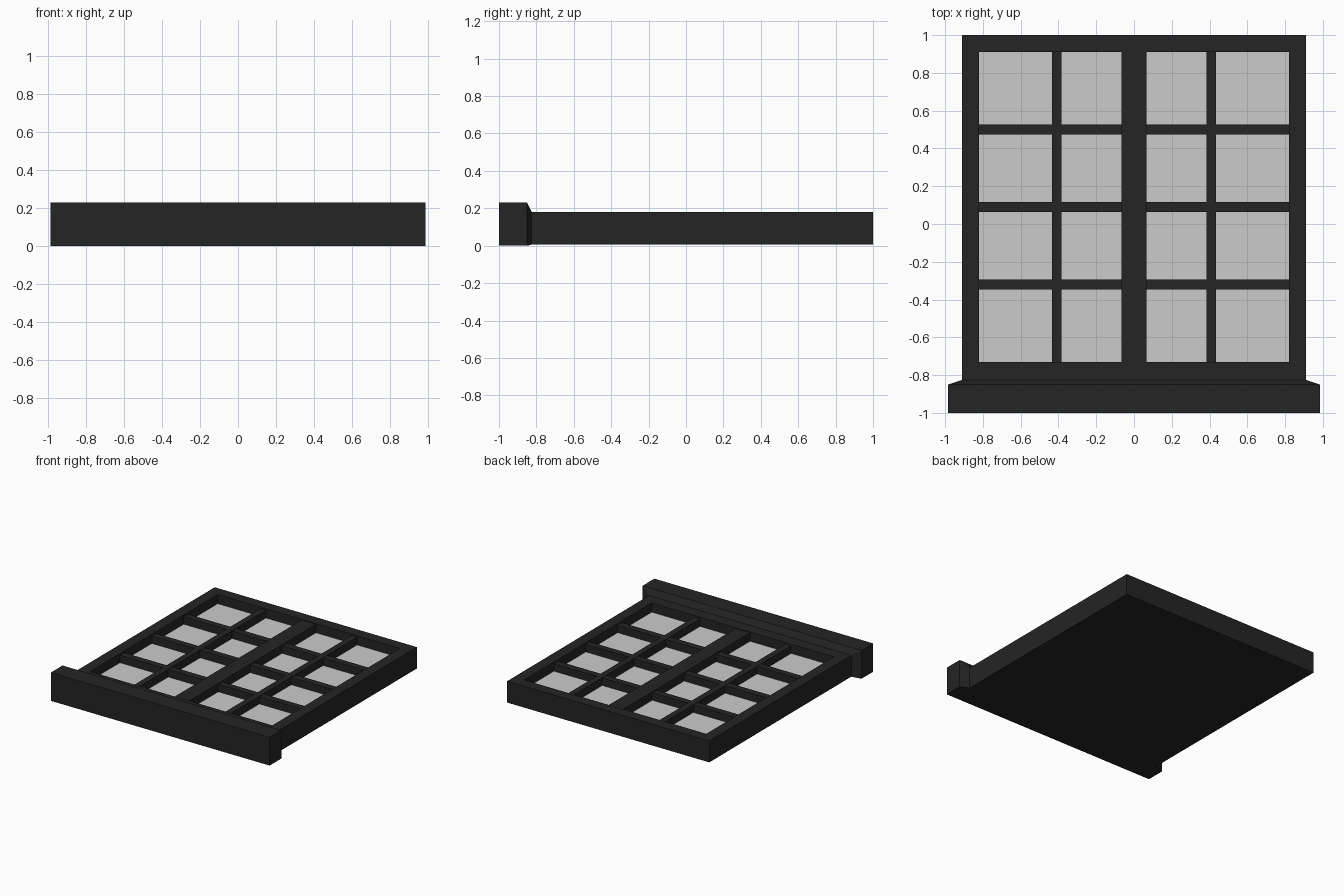
import bpy

if "Cube" in bpy.data.objects:
    bpy.data.objects.remove(bpy.data.objects["Cube"])

dark = bpy.data.materials.new("dark_frame")
dark.diffuse_color = (0.018, 0.018, 0.018, 1)
dark.use_nodes = True
dark.node_tree.nodes["Principled BSDF"].inputs["Base Color"].default_value = dark.diffuse_color


def mesh_object(name, verts, faces, mat=None):
    mesh = bpy.data.meshes.new(name)
    mesh.from_pydata(verts, [], faces)
    if mat:
        mesh.materials.append(mat)
    obj = bpy.data.objects.new(name, mesh)
    bpy.context.collection.objects.link(obj)
    return obj


def loft(name, sections, mat=dark):
    """Solid lofted along y through rectangles (y, half_width, z0, z1, x_centre)."""
    verts, faces = [], []
    for y, w, z0, z1, cx in sections:
        verts += [(cx - w, y, z0), (cx + w, y, z0), (cx + w, y, z1), (cx - w, y, z1)]
    for s in range(len(sections) - 1):
        a = s * 4
        for i in range(4):
            j = (i + 1) % 4
            faces.append((a + j, a + i, a + 4 + i, a + 4 + j))
    e = len(verts) - 4
    faces += [(0, 1, 2, 3), (e + 3, e + 2, e + 1, e)]
    return mesh_object(name, verts, faces, mat)


def box(name, x0, x1, y0, y1, z0, z1, mat=dark):
    w, cx = (x1 - x0) / 2, (x0 + x1) / 2
    return loft(name, [(y0, w, z0, z1, cx), (y1, w, z0, z1, cx)], mat)


BASE, TOP, GLASS = 0.006, 0.18, 0.105
XO, XI = 0.91, 0.82            # outer and inner half widths of the frame
YB, YT = -0.83, 1.0            # outer frame limits
IB, IT = -0.73, 0.91           # opening limits

# Sill with a chamfer running back into the frame
loft("sill", [(-1.0, 0.985, 0, 0.23, 0), (-0.85, 0.985, 0, 0.23, 0),
              (-0.825, XO, BASE, TOP, 0)])

# Outer frame
for side, s in (("left", -1), ("right", 1)):
    x0, x1 = sorted((s * XO, s * XI))
    box("stile_" + side, x0, x1, YB, YT, BASE, TOP)
box("top_rail", -XI, XI, IT, YT, BASE, TOP)
box("bottom_rail", -XI, XI, YB, IB, BASE, TOP)

# Closed back
box("back_panel", -XI, XI, IB, IT, BASE, 0.03)

# Central mullion and vertical glazing bars
box("mullion", -0.065, 0.065, IB, IT, 0.03, 0.174)
for side, s in (("left", -1), ("right", 1)):
    box("vertical_bar_" + side, s * 0.41 - 0.025, s * 0.41 + 0.025, IB, IT, 0.03, 0.168)

# Horizontal glazing bars
for i, y in enumerate((-0.32, 0.09, 0.50)):
    for side, s in (("left", -1), ("right", 1)):
        x0, x1 = sorted((s * 0.065, s * XI))
        box(f"horizontal_bar_{side}_{i + 1}", x0, x1, y - 0.027, y + 0.027, 0.03, 0.166)

# Grey glass behind the bars
box("glass", -XI, XI, IB, IT, GLASS - 0.01, GLASS, None)
